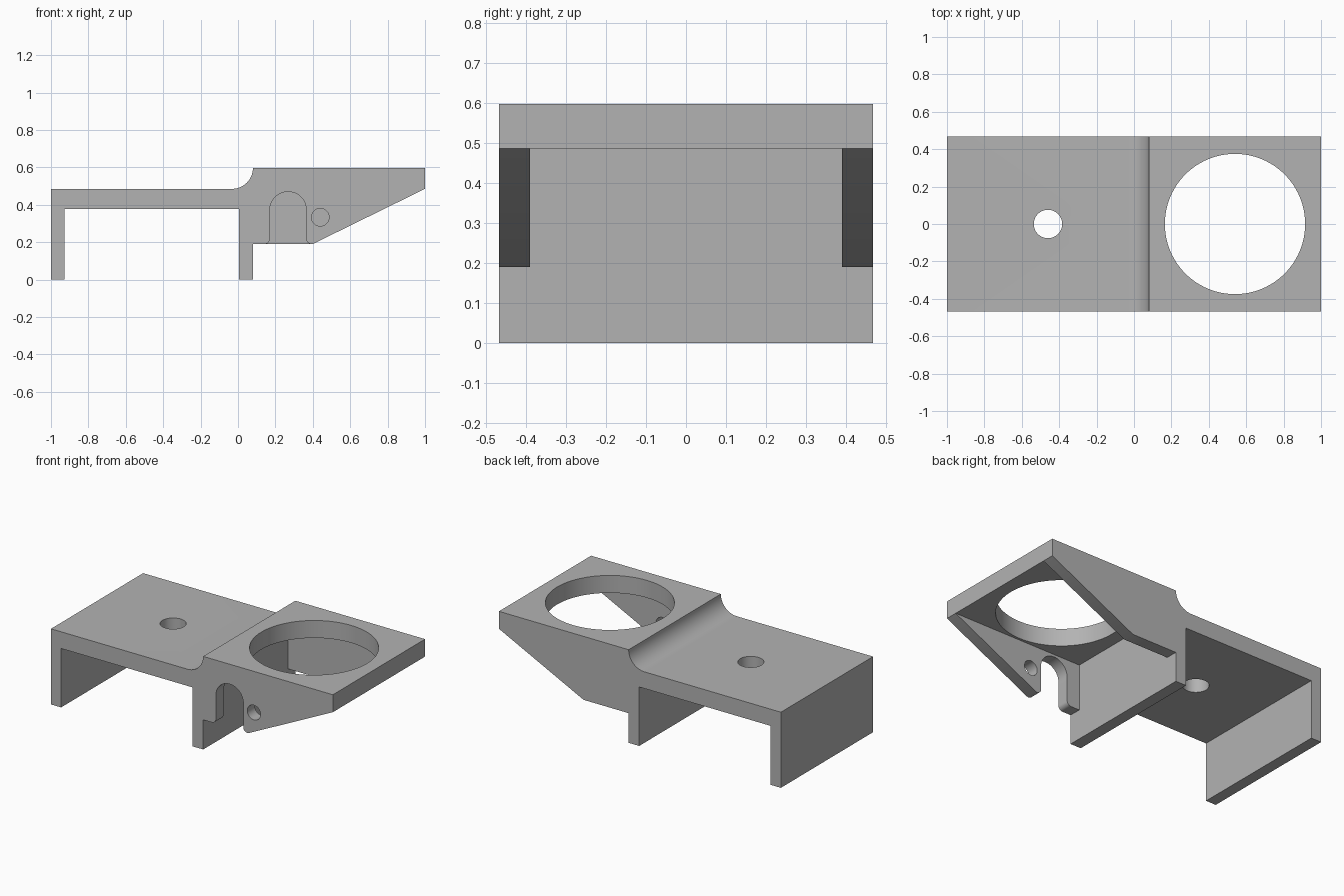
import bpy, bmesh
from math import cos, sin, radians

cube = bpy.data.objects.get("Cube")
if cube:
    bpy.data.objects.remove(cube, do_unlink=True)

HALF_WIDTH = 0.467
INNER = 0.39          # inner face of the side cheeks
WALL = 0.08           # outer face of the middle wall
DECK, TOP, FOOT = 0.485, 0.597, 0.19

grey = bpy.data.materials.new("plain grey")
grey.use_nodes = True
grey.diffuse_color = (0.45, 0.45, 0.45, 1)
grey.node_tree.nodes["Principled BSDF"].inputs["Base Color"].default_value = grey.diffuse_color


def arc(cx, cy, r, start, end, steps):
    """Points on an arc, angles in degrees."""
    angles = [radians(start + (end - start) * i / steps) for i in range(steps + 1)]
    return [(cx + r * cos(a), cy + r * sin(a)) for a in angles]


def prism(name, points, low, high, axis="Y"):
    """Extrude a closed outline along Y (outline in XZ) or Z (outline in XY)."""
    bm = bmesh.new()
    place = (lambda u, v, d: (u, d, v)) if axis == "Y" else (lambda u, v, d: (u, v, d))
    face = bm.faces.new([bm.verts.new(place(u, v, low)) for u, v in points])
    extruded = bmesh.ops.extrude_face_region(bm, geom=[face])["geom"]
    shift = place(0, 0, high - low)
    bmesh.ops.translate(bm, vec=shift, verts=[g for g in extruded if isinstance(g, bmesh.types.BMVert)])
    bmesh.ops.recalc_face_normals(bm, faces=bm.faces)
    mesh = bpy.data.meshes.new(name)
    bm.to_mesh(mesh)
    bm.free()
    mesh.materials.append(grey)
    obj = bpy.data.objects.new(name, mesh)
    bpy.context.collection.objects.link(obj)
    return obj


def cylinder(name, cx, cy, r, low, high, axis, sides):
    return prism(name, arc(cx, cy, r, 0, 360, sides)[:-1], low, high, axis)


# Whole side outline: deck on two walls, curved step, tapering cheeks
radius = TOP - DECK
outline = [(-1, 0), (-0.928, 0), (-0.928, 0.378), (0.005, 0.378), (0.005, 0), (WALL, 0),
           (WALL, FOOT), (0.4, FOOT), (1, DECK), (1, TOP)]
outline += arc(WALL - radius, TOP, radius, 0, -90, 16) + [(-1, DECK)]
bracket = prism("bracket", outline, -HALF_WIDTH, HALF_WIDTH)

# Arched slot with flared foot
flare = 0.028
left, right, crown = 0.17, 0.365, 0.372
slot = [(left - flare, 0.1), (right + flare, 0.1)]
slot += arc(right + flare, FOOT + flare, flare, 270, 180, 6)
slot += arc((left + right) / 2, crown, (right - left) / 2, 0, 180, 24)
slot += arc(left - flare, FOOT + flare, flare, 0, -90, 6)

cutters = [
    # Open space between the cheeks
    prism("cheek_space", [(WALL, 0.1), (1.1, 0.1), (1.1, DECK), (WALL, DECK)], -INNER, INNER),
    # Large ring opening and small deck hole
    cylinder("ring_opening", 0.54, 0, 0.375, 0.4, 0.7, "Z", 96),
    cylinder("deck_hole", -0.46, 0, 0.076, 0.3, 0.6, "Z", 48),
    # Slot and pin hole, front cheek only
    prism("cheek_slot", slot, -0.6, -0.3),
    cylinder("pin_hole", 0.44, 0.333, 0.047, -0.6, -0.3, "Y", 32),
]

bpy.ops.object.select_all(action="DESELECT")
bpy.context.view_layer.objects.active = bracket
bracket.select_set(True)
for cutter in cutters:
    cutter.hide_render = True
    cut = bracket.modifiers.new(cutter.name, "BOOLEAN")
    cut.operation = "DIFFERENCE"
    cut.solver = "EXACT"
    cut.object = cutter
    bpy.ops.object.modifier_apply(modifier=cut.name)
    bpy.data.objects.remove(cutter, do_unlink=True)

bpy.ops.object.shade_smooth_by_angle(angle=radians(30))
